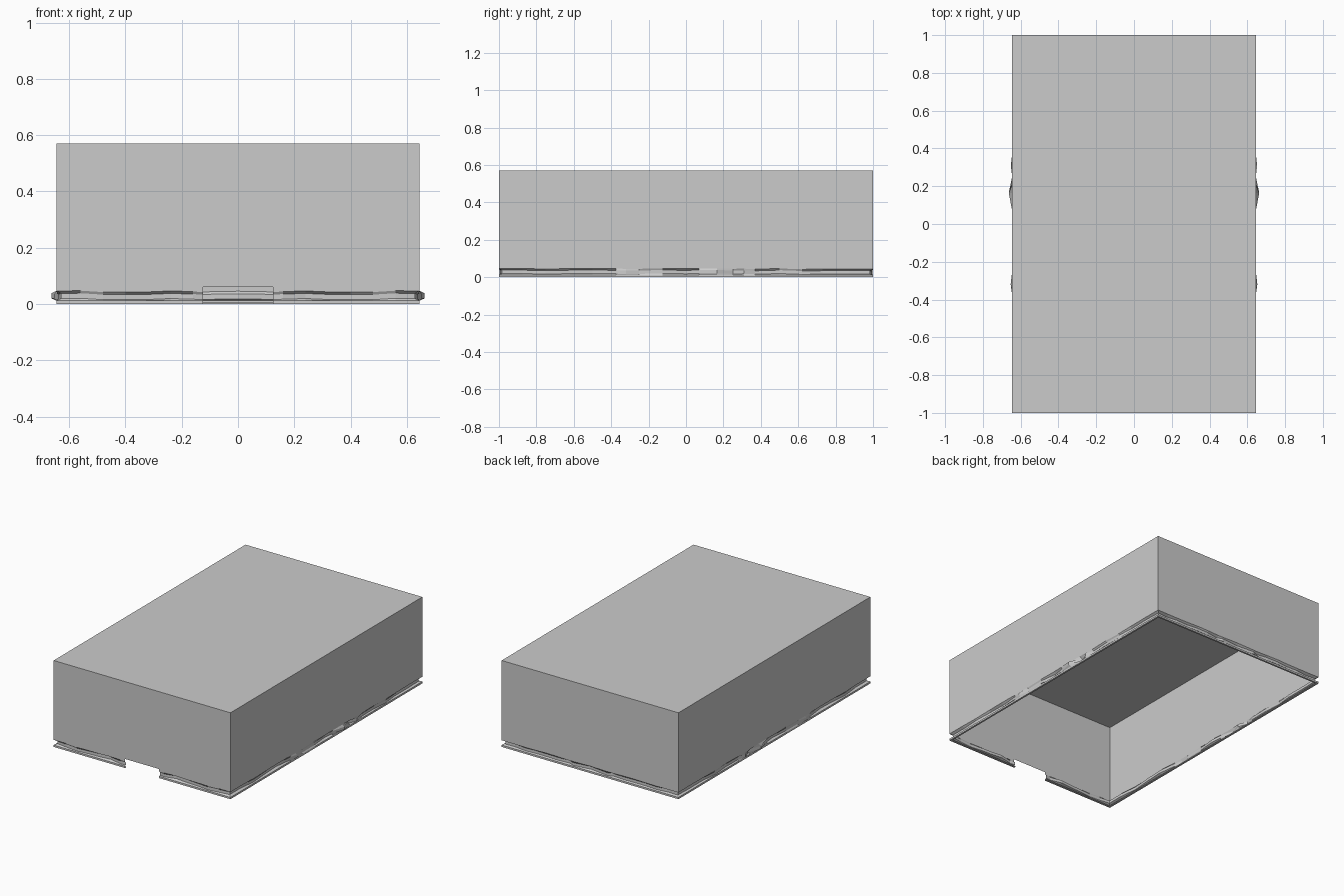
import bpy, bmesh, random

if "Cube" in bpy.data.objects:
    bpy.data.objects.remove(bpy.data.objects["Cube"])

random.seed(4)
W, L, H = 0.645, 1.0, 0.57
NOTCH_X, NOTCH_Z = 0.125, 0.06


def make_object(name, bm):
    bmesh.ops.recalc_face_normals(bm, faces=bm.faces[:])
    mesh = bpy.data.meshes.new(name)
    bm.to_mesh(mesh)
    bm.free()
    ob = bpy.data.objects.new(name, mesh)
    bpy.context.collection.objects.link(ob)
    return ob


# Half outline from front centre to back centre, mirrored for the other half
short = [0, NOTCH_X, 0.16, 0.24, 0.32, 0.40, 0.48, 0.56, W]
long = [-0.875, -0.75, -0.62, -0.5, -0.375, -0.32, -0.25, -0.125, 0,
        0.07, 0.165, 0.25, 0.31, 0.37, 0.5, 0.62, 0.73, 0.875]
half = [(x, -L) for x in short] + [(W, y) for y in long] + [(x, L) for x in reversed(short)]

# Outward bumps seen along the long sides
bumps = {0.165: 0.018, 0.31: 0.007, -0.32: 0.008}


def column(x, y):
    """Points of the rim cross-section: (inward offset, height)."""
    corner = x == W and abs(y) == L
    depth = 0.016 if corner else random.uniform(0.002, 0.02)
    if x == W and y in bumps:
        depth = -bumps[y]
    lift = random.uniform(-0.003, 0.003)
    prof = [(0, 0.003), (0, 0.012), (depth, 0.018 + lift), (depth, 0.036 + lift),
            (0, 0.045 + lift), (0, NOTCH_Z), (0, H)]
    pts = []
    for d, z in prof:
        px = x - d if x == W else x
        py = y - d * (1 if y > 0 else -1) if abs(y) == L else y
        pts.append((px, py, z))
    return pts


cols = [column(x, y) for x, y in half]

# Side walls with the crumpled groove near the open bottom, front notch left out
bm = bmesh.new()
for s in (1, -1):
    for a, b in zip(cols, cols[1:]):
        in_notch = a[0][1] < -0.9 and max(a[0][0], b[0][0]) <= NOTCH_X + 0.001
        for k in range(len(a) - 1):
            if in_notch and a[k + 1][2] <= NOTCH_Z + 0.001:
                continue
            quad = [a[k], b[k], b[k + 1], a[k + 1]]
            bm.faces.new([bm.verts.new((s * x, y, z)) for x, y, z in quad])
# Flat top
bm.faces.new([bm.verts.new((x, y, H)) for x, y in ((-W, -L), (W, -L), (W, L), (-W, L))])
bmesh.ops.remove_doubles(bm, verts=bm.verts[:], dist=0.0003)
make_object("box_shell", bm)


# Narrow lip around the underside, broken by the notch
bm = bmesh.new()
lip = 0.012
for s in (1, -1):
    path = [(NOTCH_X, -L), (W, -L), (W, L), (0, L)]
    inner = [(NOTCH_X, -L + lip), (W - lip, -L + lip), (W - lip, L - lip), (0, L - lip)]
    for i in range(3):
        corners = [path[i], path[i + 1], inner[i + 1], inner[i]]
        bm.faces.new([bm.verts.new((s * x, y, 0.003)) for x, y in corners])
bmesh.ops.remove_doubles(bm, verts=bm.verts[:], dist=0.0003)
for f in bm.faces:
    f.normal_update()
solid = make_object("bottom_lip", bm)
mod = solid.modifiers.new("thickness", "SOLIDIFY")
mod.thickness = 0.006
mod.offset = 0
